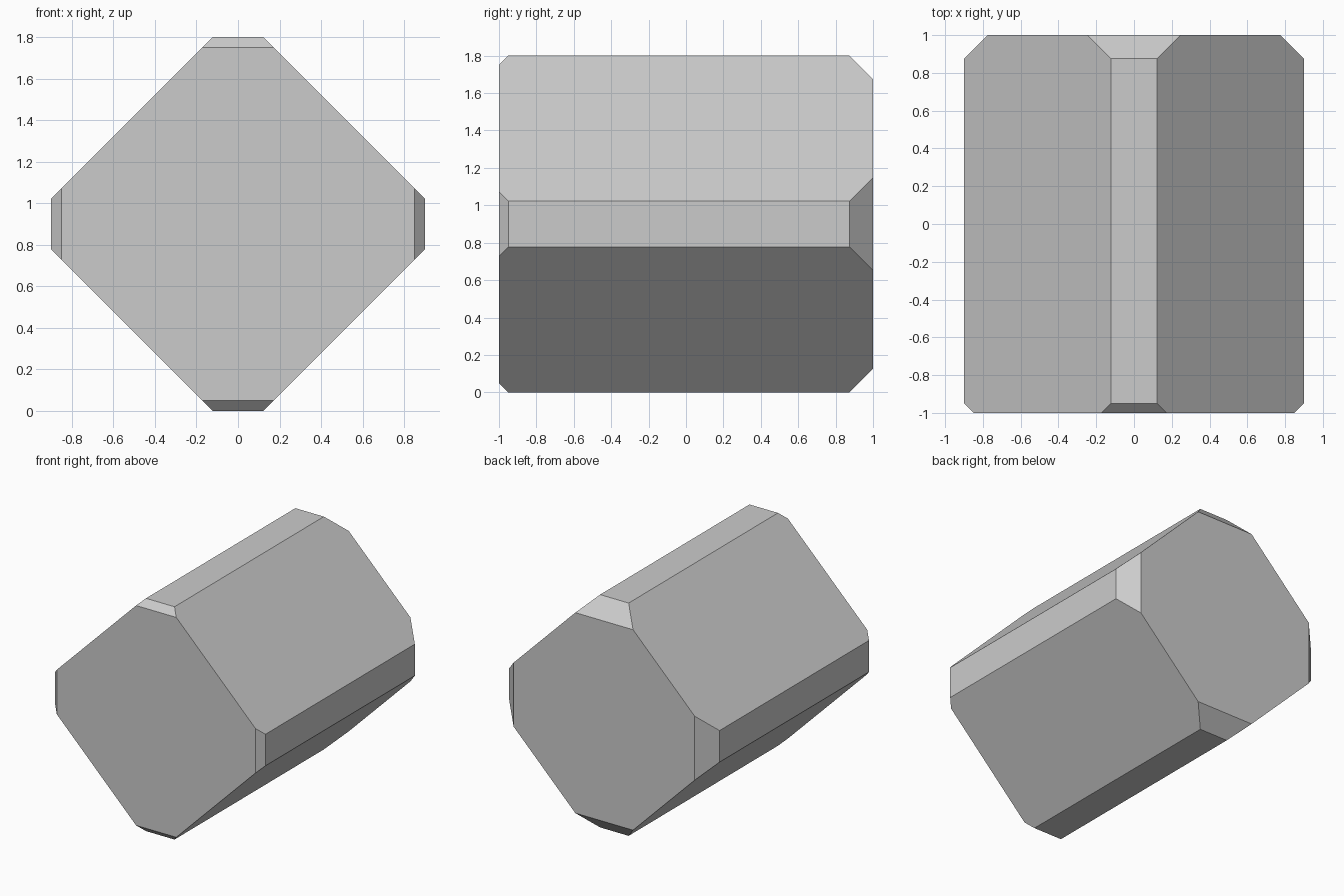
import bpy, bmesh, math

if "Cube" in bpy.data.objects:
    bpy.data.objects.remove(bpy.data.objects["Cube"])

HALF = 0.9      # half width and half height of the body
DIAG = 1.022    # |x| + |z| limit of the four slanted sides

# Octagonal cross-sections (y, half extent): narrower at the ends for the chamfers
sections = [(-1.0, HALF - 0.05), (-0.95, HALF), (0.875, HALF), (1.0, HALF - 0.125)]

bm = bmesh.new()
for y, r in sections:
    w = DIAG - r
    for sx in (-1, 1):
        for sz in (-1, 1):
            bm.verts.new((sx * r, y, HALF + sz * w))
            bm.verts.new((sx * w, y, HALF + sz * r))

# Wrap the sections in flat faces and merge coplanar triangles
bmesh.ops.convex_hull(bm, input=bm.verts)
bmesh.ops.dissolve_limit(bm, angle_limit=math.radians(1), verts=bm.verts, edges=bm.edges)
bmesh.ops.recalc_face_normals(bm, faces=bm.faces)

mesh = bpy.data.meshes.new("chamfered_block")
bm.to_mesh(mesh)
bm.free()
bpy.context.collection.objects.link(bpy.data.objects.new("chamfered_block", mesh))
